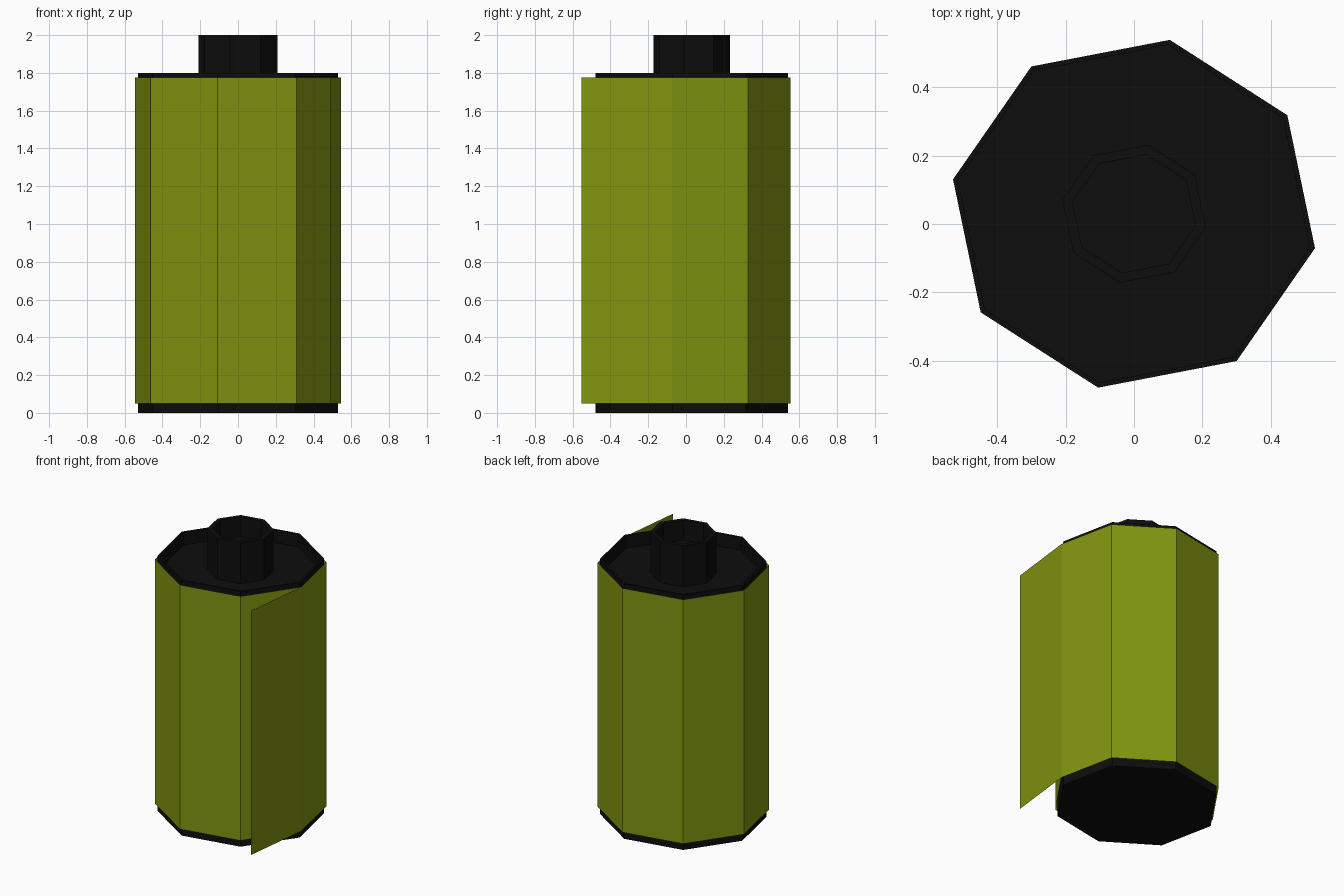
import bpy
import math

cube = bpy.data.objects.get("Cube")
if cube:
    bpy.data.objects.remove(cube, do_unlink=True)

SIDES = 8
PHASE = math.radians(-11.2)
CENTRE_Y = 0.03


def material(name, rgb):
    mat = bpy.data.materials.new(name)
    mat.use_nodes = True
    colour = (*rgb, 1)
    mat.diffuse_color = colour
    mat.node_tree.nodes["Principled BSDF"].inputs["Base Color"].default_value = colour
    return mat


def octagon(radius):
    """Corners of the slightly wide octagon shared by every part."""
    angles = [PHASE + i * math.tau / SIDES for i in range(SIDES)]
    return [(1.02 * radius * math.cos(a), CENTRE_Y + 0.98 * radius * math.sin(a))
            for a in angles]


def add_mesh(name, verts, faces, mat):
    mesh = bpy.data.meshes.new(name)
    mesh.from_pydata(verts, [], faces)
    mesh.materials.append(mat)
    obj = bpy.data.objects.new(name, mesh)
    bpy.context.collection.objects.link(obj)
    return obj


def turned(name, profile, mat):
    """Closed solid from (radius, height) steps, from the base up and inward."""
    verts = [(x, y, z) for r, z in profile for x, y in octagon(r)]
    faces = [tuple(reversed(range(SIDES)))]
    for k in range(len(profile) - 1):
        low, high = k * SIDES, (k + 1) * SIDES
        for i in range(SIDES):
            j = (i + 1) % SIDES
            faces.append((low + i, low + j, high + j, high + i))
    faces.append(tuple(range(len(verts) - SIDES, len(verts))))
    return add_mesh(name, verts, faces, mat)


def sheet(name, path, z0, z1, mat):
    """Thin upright sheet following a plan path."""
    n = len(path)
    verts = [(x, y, z) for z in (z0, z1) for x, y in path]
    faces = [(i, i + 1, n + i + 1, n + i) for i in range(n - 1)]
    return add_mesh(name, verts, faces, mat)


green = material("olive green", (0.22, 0.30, 0.005))
black = material("black", (0.004, 0.004, 0.004))

# Black core: flat bottom cap, and a top cap with a raised rim
turned("canister_core", [(0.53, 0), (0.53, 1.8), (0.515, 1.8), (0.515, 1.71)], black)

# Hollow spool end standing in the top recess
turned("spool", [(0.21, 1.70), (0.21, 2.0), (0.18, 2.0), (0.18, 1.86)], black)

# Green wrapper, open at both ends
wall = octagon(0.545)
sheet("wrapper", wall + wall[:1], 0.05, 1.775, green)

# Loose film tongue leaving one corner of the wrapper
sheet("film_tongue", [(0.49, -0.553), wall[0]], 0.05, 1.775, green)
